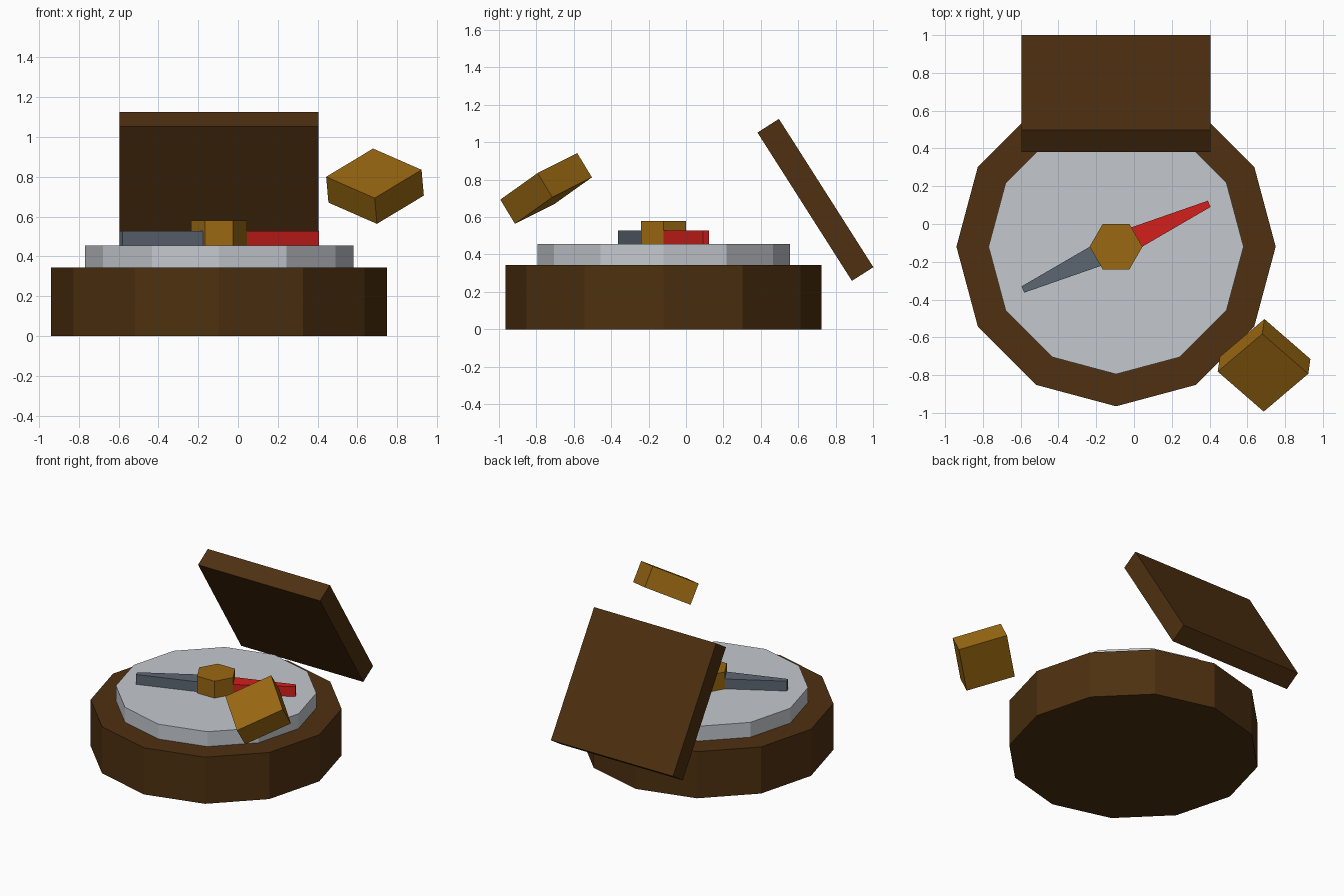
import bpy, bmesh, math
from mathutils import Matrix, Vector

if "Cube" in bpy.data.objects:
    bpy.data.objects.remove(bpy.data.objects["Cube"])

CX, CY = -0.095, -0.12   # compass axis


def material(name, r, g, b):
    lin = [((c / 255 + 0.055) / 1.055) ** 2.4 for c in (r, g, b)]
    m = bpy.data.materials.new(name)
    m.diffuse_color = (*lin, 1)
    m.use_nodes = True
    m.node_tree.nodes["Principled BSDF"].inputs["Base Color"].default_value = m.diffuse_color
    return m


wood = material("wood", 78, 48, 16)
brass = material("brass", 154, 104, 18)
silver = material("silver", 196, 200, 206)
red = material("red", 212, 32, 28)
slate = material("slate", 92, 102, 114)


def finish(name, bm, mat):
    bmesh.ops.recalc_face_normals(bm, faces=bm.faces)
    mesh = bpy.data.meshes.new(name)
    bm.to_mesh(mesh)
    bm.free()
    mesh.materials.append(mat)
    obj = bpy.data.objects.new(name, mesh)
    bpy.context.collection.objects.link(obj)
    return obj


def prism(name, points, z0, z1, mat):
    """Extrude a flat outline from z0 up to z1."""
    bm = bmesh.new()
    face = bm.faces.new([bm.verts.new((x, y, z0)) for x, y in points])
    ext = bmesh.ops.extrude_face_region(bm, geom=[face])["geom"]
    verts = [v for v in ext if isinstance(v, bmesh.types.BMVert)]
    bmesh.ops.translate(bm, verts=verts, vec=(0, 0, z1 - z0))
    return finish(name, bm, mat)


def ngon(sides, radius):
    return [(CX + radius * math.cos(math.tau * i / sides),
             CY + radius * math.sin(math.tau * i / sides)) for i in range(sides)]


def box(name, size, matrix, mat):
    bm = bmesh.new()
    bmesh.ops.create_cube(bm, size=1, matrix=matrix @ Matrix.Diagonal((*size, 1)))
    return finish(name, bm, mat)


def needle(name, angle, mat):
    """Tapered pointer running outward from the axis."""
    c, s = math.cos(angle), math.sin(angle)
    outline = [(0, -0.07), (0.543, -0.018), (0.543, 0.018), (0, 0.07)]
    pts = [(CX + c * u - s * v, CY + s * u + c * v) for u, v in outline]
    return prism(name, pts, 0.455, 0.528, mat)


# Round case, dial and centre pivot
prism("case", ngon(12, 0.845), 0, 0.345, wood)
prism("dial", ngon(12, 0.675), 0.345, 0.455, silver)
prism("pivot", ngon(6, 0.14), 0.455, 0.58, brass)

# Two needle halves
heading = math.radians(24.7)
needle("needle_north", heading, red)
needle("needle_south", heading + math.pi, slate)

# Open lid, leaning over the back
box("lid", (1.0, 0.136, 0.94),
    Matrix.Translation((CX, 0.692, 0.692)) @ Matrix.Rotation(math.radians(32.5), 4, 'X'), wood)

# Tilted loose brass block
ax = Vector((0.244, -0.212, -0.107)).normalized()
az = Vector((-0.010, -0.080, 0.129)).normalized()
ay = az.cross(ax).normalized()
az = ax.cross(ay)
rot = Matrix((ax, ay, az)).transposed().to_4x4()
box("latch_block", (0.34, 0.34, 0.152),
    Matrix.Translation((0.6885, -0.748, 0.753)) @ rot, brass)
